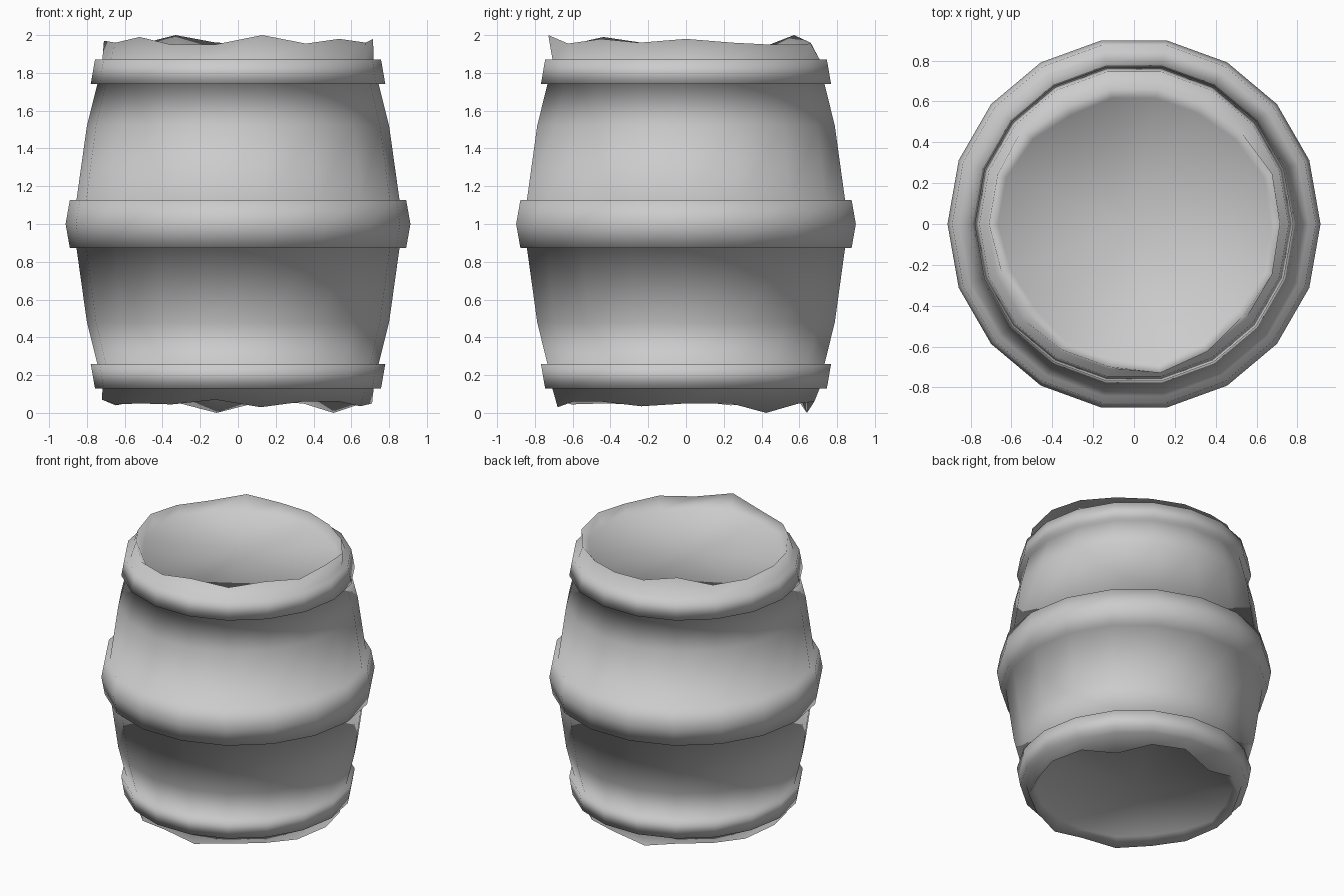
import bpy, bmesh
from math import cos, sin, radians

if "Cube" in bpy.data.objects:
    bpy.data.objects.remove(bpy.data.objects["Cube"])

N = 18          # sides, 20 degrees each

# outer profile (radius, z) from bottom to top, hoops included
LOWER = [(0.718, 0.128), (0.757, 0.128), (0.78, 0.26), (0.745, 0.26),
         (0.80, 0.48), (0.855, 0.872), (0.89, 0.872)]
UPPER = [(r, 2 - z) for r, z in reversed(LOWER)]
PROFILE = LOWER + [(0.913, 1.0)] + UPPER

# worn, uneven rims: radius and height for every 20 degrees
TOP_R = [.715, .72, .69, .67, .67, .67, .66, .69, .71, .71, .69, .68, .71, .71, .74, .72, .70, .72]
TOP_Z = [1.98, 1.96, 1.95, 1.95, 1.955, 1.96, 2.0, 1.95, 1.955,
         1.97, 1.96, 1.99, 1.95, 1.95, 2.0, 1.955, 1.98, 1.96]
BOT_R = [.71, .70, .66, .69, .69, .65, .69, .70, .69, .72, .69, .68, .70, .69, .69, .69, .70, .69]
BOT_Z = [.05, .05, 0, .05, .06, 0, .06, .06, .04, .07, .045, .05, .045, .07, .03, .06, .06, .035]

bm = bmesh.new()


def ring(radii, heights):
    out = []
    for i in range(N):
        a = radians(360 / N * i)
        out.append(bm.verts.new((radii[i] * cos(a), radii[i] * sin(a), heights[i])))
    return out


def even(r, z):
    return ring([r] * N, [z] * N)


def inset(radii, z):
    return ring([r - .045 for r in radii], [z] * N)


# recessed bottom head, uneven rim, staves and hoops, uneven rim, recessed top head
rings = [inset(BOT_R, 0.105), ring(BOT_R, BOT_Z)]
rings += [even(r, z) for r, z in PROFILE]
rings += [ring(TOP_R, TOP_Z), inset(TOP_R, 1.895)]
for a, b in zip(rings, rings[1:]):
    for i in range(N):
        j = (i + 1) % N
        bm.faces.new((a[i], a[j], b[j], b[i]))

# head centres
for loop, z in ((rings[0], 0.105), (rings[-1], 1.895)):
    c = bm.verts.new((0, 0, z))
    for i in range(N):
        bm.faces.new((loop[i], loop[(i + 1) % N], c))

bmesh.ops.recalc_face_normals(bm, faces=bm.faces[:])
for f in bm.faces:
    f.smooth = True
mesh = bpy.data.meshes.new("barrel")
bm.to_mesh(mesh)
bm.free()
bpy.context.collection.objects.link(bpy.data.objects.new("barrel", mesh))
